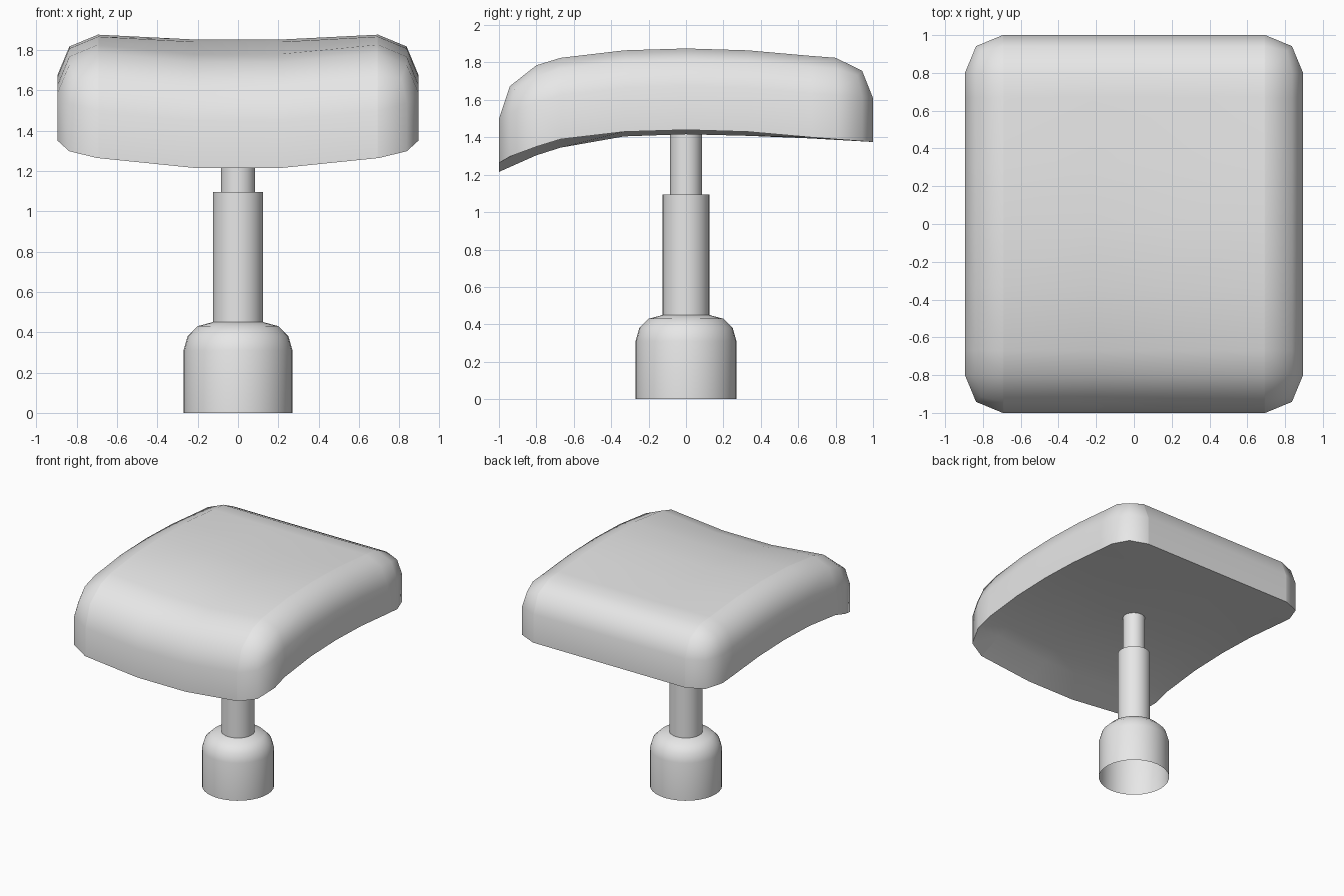
import bpy, bmesh, math

cube = bpy.data.objects.get("Cube")
if cube:
    bpy.data.objects.remove(cube, do_unlink=True)

grey = bpy.data.materials.new("light_grey")
grey.use_nodes = True
colour = (0.8, 0.8, 0.8, 1)
grey.diffuse_color = colour
grey.node_tree.nodes["Principled BSDF"].inputs["Base Color"].default_value = colour


def finish(name, bm, angle):
    bmesh.ops.recalc_face_normals(bm, faces=bm.faces)
    mesh = bpy.data.meshes.new(name)
    bm.to_mesh(mesh)
    bm.free()
    mesh.materials.append(grey)
    obj = bpy.data.objects.new(name, mesh)
    bpy.context.collection.objects.link(obj)
    bpy.ops.object.select_all(action='DESELECT')
    obj.select_set(True)
    bpy.context.view_layer.objects.active = obj
    bpy.ops.object.shade_smooth_by_angle(angle=math.radians(angle))
    return obj


def lathe(name, profile, sides=32):
    """Spin a (radius, height) profile about the z axis."""
    bm = bmesh.new()
    rings = [[bm.verts.new((r * math.cos(2 * math.pi * i / sides),
                            r * math.sin(2 * math.pi * i / sides), z))
              for i in range(sides)] for r, z in profile]
    for a, b in zip(rings, rings[1:]):
        for i in range(sides):
            j = (i + 1) % sides
            bm.faces.new((a[i], a[j], b[j], b[i]))
    return finish(name, bm, 50)


def curve(points, t):
    """Piecewise linear lookup."""
    for (a, u), (b, v) in zip(points, points[1:]):
        if t <= b:
            return u + (v - u) * max(0, t - a) / (b - a)
    return points[-1][1]


# Stem: hollow cup, outer tube and inner rod
lathe("base_cup", [(0.27, 0), (0.27, 0.31), (0.25, 0.38), (0.2, 0.43), (0.125, 0.45)])
lathe("outer_tube", [(0.125, 0.45), (0.125, 1.095), (0.085, 1.095)])
lathe("inner_rod", [(0.085, 1.095), (0.085, 1.44)])

# Cushion: box with rounded upright and top edges
HEIGHT = 0.435
bm = bmesh.new()
bmesh.ops.create_cube(bm, size=1)
for v in bm.verts:
    v.co = (v.co.x * 1.79, v.co.y * 2, (v.co.z + 0.5) * HEIGHT)
rounded = [e for e in bm.edges if max(v.co.z for v in e.verts) > 0.1]
bmesh.ops.bevel(bm, geom=rounded, offset=0.2, offset_type='OFFSET',
                segments=2, profile=0.5, affect='EDGES')

# Cross cuts that carry the saddle shape
cuts = [((x, 0, 0), (1, 0, 0)) for x in (-0.69, -0.22, 0.22, 0.69)]
cuts += [((0, y, 0), (0, 1, 0)) for y in (-0.8, -0.67, -0.33, 0, 0.33, 0.67, 0.8)]
for point, normal in cuts:
    bmesh.ops.bisect_plane(bm, geom=bm.verts[:] + bm.edges[:] + bm.faces[:],
                           plane_co=point, plane_no=normal, dist=0.002)

# Bend along the length, with a dip across the middle
rim = [(-1, 1.263), (-0.94, 1.298), (-0.8, 1.35), (-0.67, 1.39), (-0.33, 1.43),
       (0, 1.44), (0.33, 1.43), (0.67, 1.4), (1, 1.375)]
dip = [(-1, 0.048), (-0.67, 0.045), (-0.33, 0.025), (0.33, 0.022), (0.67, 0.006), (1, 0)]
for v in bm.verts:
    side = min(1, max(0, (abs(v.co.x) - 0.22) / 0.47))
    v.co.z += curve(rim, v.co.y) - curve(dip, v.co.y) * (1 - side)
finish("seat_cushion", bm, 55)
